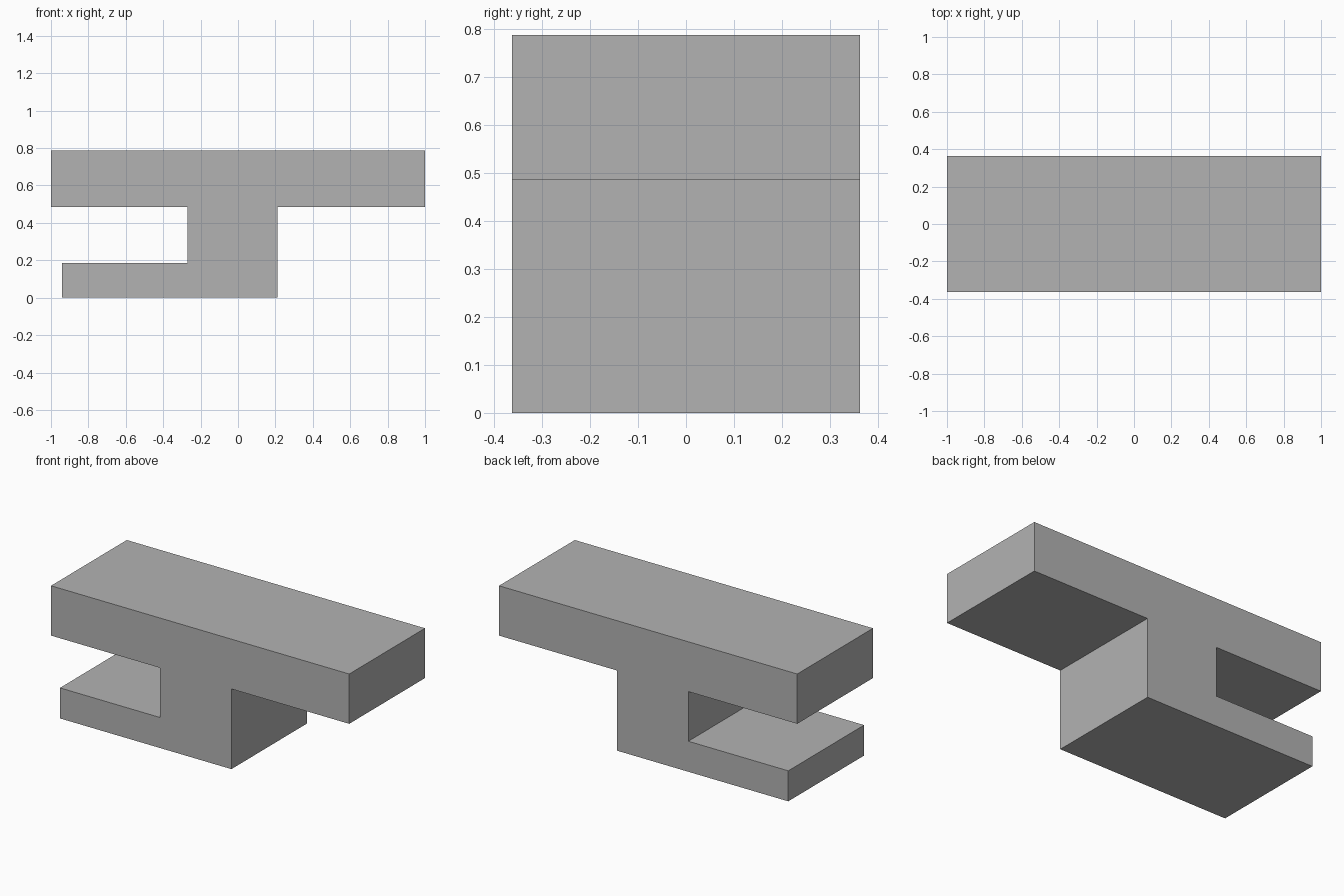
import bpy
import bmesh

cube = bpy.data.objects.get("Cube")
if cube:
    bpy.data.objects.remove(cube, do_unlink=True)

# Plain grey material
grey = bpy.data.materials.new("plain_grey")
grey.use_nodes = True
colour = (0.45, 0.45, 0.45, 1)
grey.diffuse_color = colour
grey.node_tree.nodes["Principled BSDF"].inputs["Base Color"].default_value = colour

# Side outline: wide top slab, central stem, foot reaching to one side
HALF_DEPTH = 0.363
outline = [(-0.94, 0), (0.21, 0), (0.21, 0.486), (1, 0.486), (1, 0.788),
           (-1, 0.788), (-1, 0.486), (-0.27, 0.486), (-0.27, 0.185), (-0.94, 0.185)]

# Extrude the outline from front to back
bm = bmesh.new()
front = bm.faces.new([bm.verts.new((x, -HALF_DEPTH, z)) for x, z in outline])
extruded = bmesh.ops.extrude_face_region(bm, geom=[front], use_keep_orig=True)
back_verts = [g for g in extruded["geom"] if isinstance(g, bmesh.types.BMVert)]
bmesh.ops.translate(bm, verts=back_verts, vec=(0, 2 * HALF_DEPTH, 0))
bmesh.ops.recalc_face_normals(bm, faces=bm.faces)

mesh = bpy.data.meshes.new("bracket_block")
bm.to_mesh(mesh)
bm.free()
mesh.materials.append(grey)
block = bpy.data.objects.new("bracket_block", mesh)
bpy.context.collection.objects.link(block)
